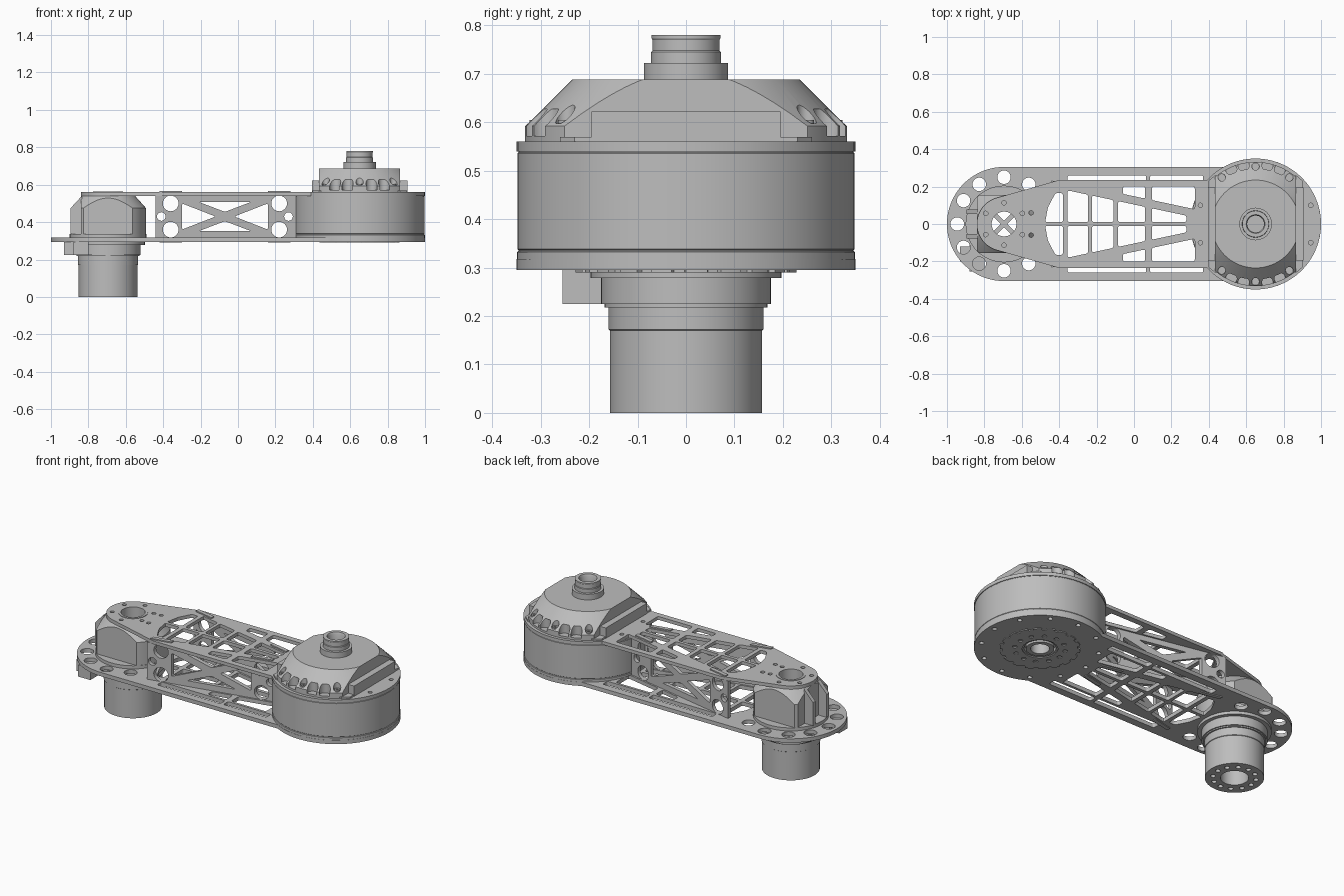
import bpy, bmesh
from math import sin, cos, pi, radians, degrees, atan2, sqrt
from mathutils import Matrix, Vector

cube = bpy.data.objects.get("Cube")
if cube:
    bpy.data.objects.remove(cube, do_unlink=True)

GREY = (0.51, 0.51, 0.51, 1)
mat = bpy.data.materials.new("machined grey")
mat.use_nodes = True
mat.diffuse_color = GREY
mat.node_tree.nodes["Principled BSDF"].inputs["Base Color"].default_value = GREY

MOTOR, DRUM = -0.695, 0.65      # x of the two rotation axes
ARM_R, DRUM_R = 0.305, 0.35


def shade(ob):
    bpy.ops.object.select_all(action='DESELECT')
    ob.select_set(True)
    bpy.context.view_layer.objects.active = ob
    bpy.ops.object.shade_smooth_by_angle(angle=radians(30))


def finish(name, bm):
    """Turn a bmesh into a cleanly shaded object."""
    bmesh.ops.remove_doubles(bm, verts=bm.verts, dist=0.0002)
    bmesh.ops.recalc_face_normals(bm, faces=bm.faces)
    me = bpy.data.meshes.new(name)
    bm.to_mesh(me)
    bm.free()
    me.materials.append(mat)
    ob = bpy.data.objects.new(name, me)
    bpy.context.collection.objects.link(ob)
    shade(ob)
    return ob


def arc(cx, cy, r, a0=0, a1=360, n=32):
    full = abs(a1 - a0) == 360
    steps = n if full else n + 1
    return [(cx + r * cos(radians(a0 + (a1 - a0) * i / n)),
             cy + r * sin(radians(a0 + (a1 - a0) * i / n))) for i in range(steps)]


def ring(cx, r, hole, n, start=0):
    """Circle of small round holes."""
    return [arc(cx + r * cos(start + 2 * pi * i / n), r * sin(start + 2 * pi * i / n), hole, n=14)
            for i in range(n)]


def rounded(pts, r=0.012):
    """Polygon with filleted corners."""
    out = []
    for i, p in enumerate(pts):
        p = Vector(p)
        a, b = Vector(pts[i - 1]) - p, Vector(pts[(i + 1) % len(pts)]) - p
        a, b = (v.normalized() * min(r, v.length * 0.4) for v in (a, b))
        for t in (0, 0.25, 0.5, 0.75, 1):
            out.append(tuple(p + a * (1 - t) ** 2 + b * t ** 2))
    return out


def flip(loops, axis, about=0):
    """Original loops plus their mirror images."""
    return list(loops) + [[(2 * about - x, y) if axis == 0 else (x, 2 * about - y) for x, y in lp]
                          for lp in loops]


def plate(name, loops, z0, z1, matrix=Matrix()):
    """Flat sheet: first loop is the outline, the rest are cut-outs."""
    cu = bpy.data.curves.new(name, 'CURVE')
    cu.dimensions, cu.fill_mode = '2D', 'BOTH'
    cu.extrude = (z1 - z0) / 2
    for lp in loops:
        sp = cu.splines.new('POLY')
        sp.points.add(len(lp) - 1)
        for pt, (x, y) in zip(sp.points, lp):
            pt.co = (x, y, 0, 1)
        sp.use_cyclic_u = True
    tmp = bpy.data.objects.new(name, cu)
    bpy.context.collection.objects.link(tmp)
    dg = bpy.context.evaluated_depsgraph_get()
    me = bpy.data.meshes.new_from_object(tmp.evaluated_get(dg))
    bpy.data.objects.remove(tmp, do_unlink=True)
    bm = bmesh.new()
    bm.from_mesh(me)
    bpy.data.meshes.remove(me)
    bm.transform(matrix @ Matrix.Translation((0, 0, (z0 + z1) / 2)))
    return finish(name, bm)


def lathe(name, profile, cx, cuts=()):
    """Revolve a closed (radius, z) profile, then trim it with vertical planes."""
    bm = bmesh.new()
    vs = [bm.verts.new((r, 0, z)) for r, z in profile]
    es = [bm.edges.new((vs[i - 1], vs[i])) for i in range(len(vs))]
    bmesh.ops.spin(bm, geom=vs + es, cent=(0, 0, 0), axis=(0, 0, 1), angle=2 * pi, steps=72)
    bmesh.ops.remove_doubles(bm, verts=bm.verts, dist=0.0002)
    for normal, d in cuts:
        n = Vector(normal)
        bmesh.ops.bisect_plane(bm, geom=bm.verts[:] + bm.edges[:] + bm.faces[:],
                               plane_co=n * d, plane_no=n, clear_outer=True)
        bmesh.ops.holes_fill(bm, edges=[e for e in bm.edges if e.is_boundary], sides=0)
    bm.transform(Matrix.Translation((cx, 0, 0)))
    return finish(name, bm)


def box(name, x0, x1, y0, y1, z0, z1):
    return plate(name, [[(x0, y0), (x1, y0), (x1, y1), (x0, y1)]], z0, z1)


def wall_y(x):
    """Distance of the slanted side web from the centre line."""
    return 0.22 - (x + 0.44) * 0.213


def drum_arc(y):
    """Drum outline starting and ending where the arm edges at +-y meet it."""
    reach = degrees(atan2(y, -sqrt(DRUM_R ** 2 - y ** 2)))
    return arc(DRUM, 0, DRUM_R, -reach, reach, 64)


# Truss openings shared by both arm plates
truss = []
for x0, x1 in ((-0.355, -0.245), (-0.225, -0.11), (-0.085, 0.06), (0.095, 0.28)):
    truss.append(rounded([(x0, 0.01), (x1, 0.01), (x1, wall_y(x1) - 0.022), (x0, wall_y(x0) - 0.022)]))
for x0, x1 in ((-0.06, 0.06), (0.095, 0.325)):
    truss.append(rounded([(x0, wall_y(x0) + 0.022), (x1, wall_y(x1) + 0.022), (x1, 0.2), (x0, 0.2)]))
truss.append(rounded([(-0.38, 0.01), (-0.38, 0.165), (-0.42, 0.165), (-0.46, 0.09), (-0.475, 0.01)]))
truss = flip(truss, 1)

# Bottom arm plate
lighten = [arc(MOTOR + 0.25 * cos(radians(a)), 0.25 * sin(radians(a)), 0.036, n=24)
           for a in (58, 90, 122, 150, 180, 210, 238, 270, 302)]
slots = flip([rounded([(a, 0.215), (b, 0.215), (b, 0.26), (a, 0.26)])
              for a, b in ((-0.355, 0.065), (0.085, 0.37))], 1)
plate("bottom_arm_plate", [arc(MOTOR, 0, ARM_R, 90, 270, 40) + drum_arc(ARM_R),
                           arc(MOTOR, 0, 0.15), arc(DRUM, 0, 0.085)] + truss + slots
      + lighten + ring(DRUM, 0.315, 0.013, 12), 0.295, 0.318)

# Top arm plate
outline = arc(MOTOR, 0, 0.145, 105, 255, 32) + [(-0.4, -0.235)] + drum_arc(0.235) + [(-0.4, 0.235)]
bolts = flip([arc(x, 0.1, 0.012, n=14) for x in (0.355, 0.945)]
             + [arc(-0.55, 0.06, 0.012, n=14)], 1)
plate("top_arm_plate", [outline, arc(MOTOR, 0, 0.078)] + truss + bolts
      + ring(MOTOR, 0.113, 0.012, 6, pi / 6), 0.54, 0.56)

# Slanted side webs with locating tabs
x0, x1, mid = -0.44, 0.31, -0.07
half = [(x0, 0.54), (-0.42, 0.54), (-0.42, 0.567), (-0.3, 0.567), (-0.3, 0.54),
        (0.16, 0.54), (0.16, 0.567), (0.28, 0.567), (0.28, 0.54), (x1, 0.54)]
web = half + [(x, 0.857 - z) for x, z in reversed(half)]
left = flip([arc(-0.36, 0.5, 0.042, n=24)], 1, 0.43) + [
    arc(-0.41, 0.43, 0.023, n=20), rounded([(-0.3, 0.5), (-0.12, 0.43), (-0.3, 0.36)])]
tri = flip([rounded([(-0.21, 0.508), (0.07, 0.508), (mid, 0.455)])], 1, 0.43)
loops = [web] + flip(left, 0, mid) + tri
for side, s in (("left", 1), ("right", -1)):
    m = Matrix(((1, 0, 0, 0), (-0.213 * s, 0, s, s * wall_y(0)), (0, 1, 0, 0), (0, 0, 0, 1)))
    plate(side + "_side_web", loops, -0.012, 0.012, m)

# Small motor: lower output tube, flange, and flat-sided upper housing
lathe("output_tube", [(0.075, 0.02), (0.157, 0.02), (0.157, 0.17), (0.16, 0.172), (0.16, 0.218),
                      (0.168, 0.218), (0.168, 0.225), (0.175, 0.225), (0.175, 0.278), (0.197, 0.278),
                      (0.197, 0.295), (0.075, 0.295)], MOTOR)
plate("output_face", [arc(MOTOR, 0, 0.157, n=72), arc(MOTOR, 0, 0.075)]
      + ring(MOTOR, 0.115, 0.014, 12), 0, 0.02)
lathe("motor_flange", [(0.075, 0.295), (0.15, 0.295), (0.15, 0.318), (0.205, 0.318),
                       (0.205, 0.337), (0.075, 0.337)], MOTOR)
lathe("motor_housing", [(0.075, 0.337), (0.203, 0.337), (0.203, 0.475), (0.145, 0.54), (0.075, 0.54)],
      MOTOR, [((0, 1, 0), 0.155), ((0, -1, 0), 0.155), ((-1, 0, 0), 0.145)])
fin = [(MOTOR - r, z) for r, z in ((0.14, 0.337), (0.2, 0.337), (0.2, 0.475), (0.14, 0.54))]
for side, y in (("left", -0.065), ("right", 0.065)):
    m = Matrix.Translation((0, y, 0)) @ Matrix.Rotation(pi / 2, 4, 'X')
    plate(side + "_motor_fin", [fin], -0.012, 0.012, m)
lathe("motor_bore_rim", [(0.066, 0.5), (0.08, 0.5), (0.08, 0.563), (0.066, 0.563)], MOTOR)
for i, a in enumerate((45, 135)):
    m = Matrix.Translation((MOTOR, 0, 0)) @ Matrix.Rotation(radians(a), 4, 'Z')
    plate("bore_spoke_%d" % i, [[(-0.076, -0.012), (0.076, -0.012), (0.076, 0.012), (-0.076, 0.012)]],
          0.3, 0.33, m)
box("cable_connector", -0.93, -0.86, -0.2, -0.12, 0.225, 0.295)
box("cable_connector_body", -0.88, -0.8, -0.255, -0.1, 0.225, 0.295)

# Large drum
lathe("drum_body", [(0, 0.4), (0.05, 0.4), (0.05, 0.318), (0.349, 0.318), (0.349, 0.332), (0.346, 0.334),
                    (0.346, 0.336), (0.348, 0.338), (0.348, 0.536), (0.346, 0.538), (0.346, 0.54),
                    (0, 0.54)], DRUM)
teeth = [(DRUM + r * cos(radians(a + d)), r * sin(radians(a + d)))
         for a in range(0, 360, 20) for d, r in ((0, 0.212), (7, 0.215), (12, 0.215), (13, 0.2), (19, 0.2))]
plate("drum_bottom_cover", [teeth, arc(DRUM, 0, 0.095)] + ring(DRUM, 0.135, 0.013, 12), 0.29, 0.295)
lathe("drum_bottom_hub", [(0.05, 0.29), (0.075, 0.29), (0.075, 0.325), (0.05, 0.325)], DRUM)

# Domed cap with flat sides, rounded pockets and counterbored bolts
cap = lathe("cap", [(0, 0.56), (0.332, 0.56), (0.332, 0.592), (0.235, 0.688), (0, 0.688)], DRUM,
            [((1, 0, 0), 0.217), ((-1, 0, 0), 0.217)])
bm = bmesh.new()
BOLTS = [a + s for s in (90, 270) for a in (-36, 0, 36)]
POCKETS = [a + s for s in (90, 270) for a in (-24, -11.5, 11.5, 24)]
for angles, rad, r, z0, z1 in ((BOLTS, 0.308, 0.02, 0.597, 0.7), (POCKETS, 0.32, 0.03, 0.572, 0.627)):
    for a in angles:
        pos = (DRUM + rad * cos(radians(a)), rad * sin(radians(a)), (z0 + z1) / 2)
        bmesh.ops.create_cone(bm, cap_ends=True, segments=24, radius1=r, radius2=r, depth=z1 - z0,
                              matrix=Matrix.Translation(pos))
cutter = finish("cap_cutter", bm)
mod = cap.modifiers.new("pockets", 'BOOLEAN')
mod.operation, mod.solver, mod.object = 'DIFFERENCE', 'EXACT', cutter
mod.use_self = True
bpy.context.view_layer.objects.active = cap
bpy.ops.object.modifier_apply(modifier=mod.name)
bpy.data.objects.remove(cutter, do_unlink=True)
shade(cap)
for i, a in enumerate(BOLTS):
    x, y = DRUM + 0.308 * cos(radians(a)), 0.308 * sin(radians(a))
    plate("cap_bolt_%d" % i, [arc(x, y, 0.015, n=16), arc(x, y, 0.008, n=6)], 0.59, 0.605)

# Side shoulders of the cap: a low chamfered step and a taller block
for side, s in (("left", 1), ("right", -1)):
    step = [(DRUM + s * x, y) for x, y in ((0.2, -0.26), (0.217, -0.26), (0.253, -0.23),
                                           (0.253, 0.23), (0.217, 0.26), (0.2, 0.26))]
    plate(side + "_cap_step", [step], 0.56, 0.57)
    x0, x1 = sorted((DRUM + s * 0.2, DRUM + s * 0.255))
    box(side + "_cap_shoulder", x0, x1, -0.195, 0.195, 0.56, 0.622)

# Hollow hub on the cap
lathe("cap_hub", [(0, 0.688), (0.087, 0.688), (0.087, 0.722), (0.072, 0.722), (0.072, 0.745),
                  (0.069, 0.748), (0.069, 0.77), (0.071, 0.773), (0.071, 0.78), (0.05, 0.78),
                  (0.045, 0.77), (0.045, 0.7), (0, 0.7)], DRUM)
